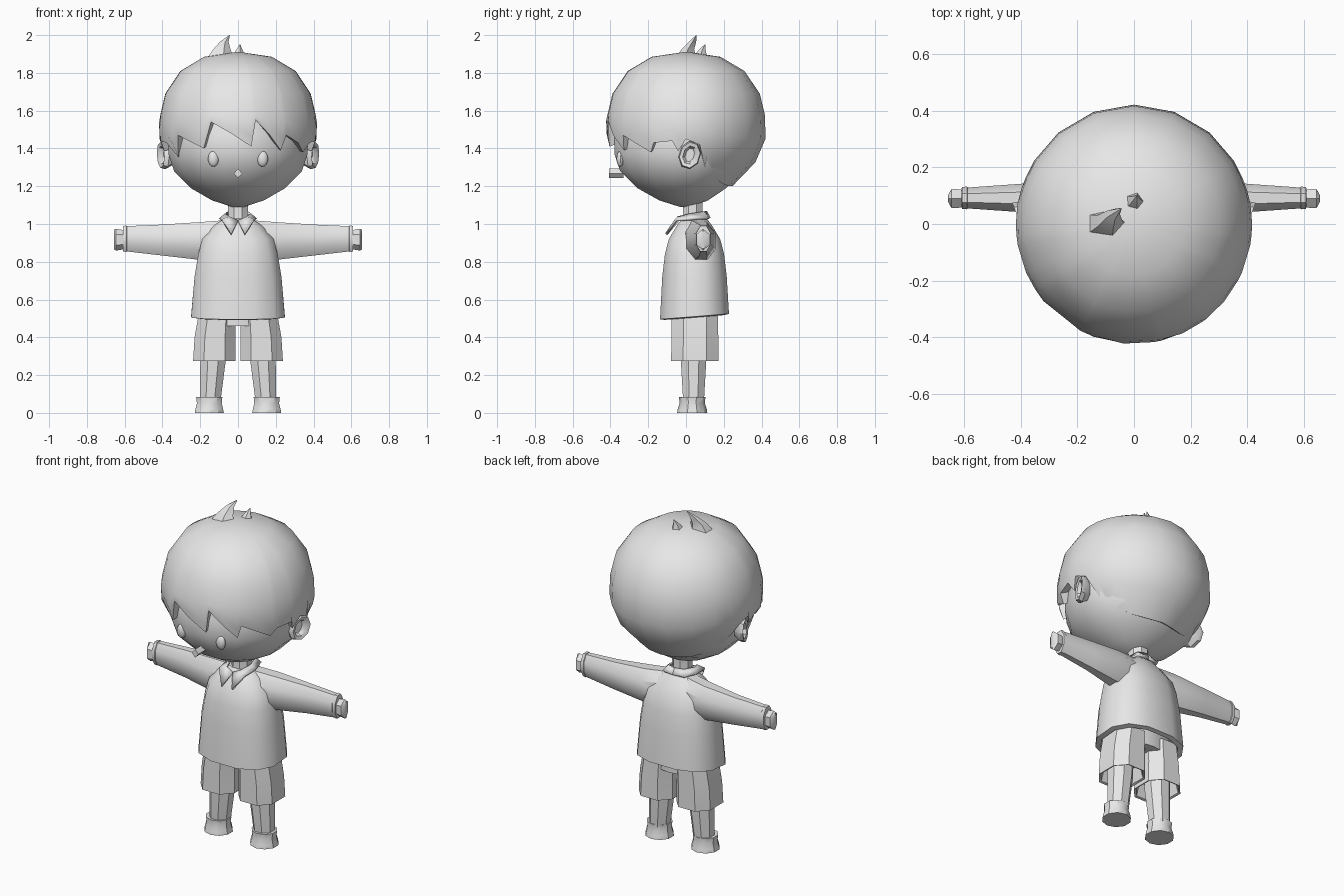
import bpy, bmesh, math
from math import sin, cos, pi, radians
from mathutils import Vector

if "Cube" in bpy.data.objects:
    bpy.data.objects.remove(bpy.data.objects["Cube"])

grey = bpy.data.materials.new("light grey")
grey.diffuse_color = (0.8, 0.8, 0.8, 1)
grey.use_nodes = True
grey.node_tree.nodes["Principled BSDF"].inputs["Base Color"].default_value = grey.diffuse_color


def finish(name, bm, angle=35):
    """Turn a bmesh into a shaded object."""
    bmesh.ops.remove_doubles(bm, verts=bm.verts, dist=0.0002)
    bmesh.ops.recalc_face_normals(bm, faces=bm.faces)
    me = bpy.data.meshes.new(name)
    bm.to_mesh(me)
    bm.free()
    me.materials.append(grey)
    ob = bpy.data.objects.new(name, me)
    bpy.context.collection.objects.link(ob)
    bpy.ops.object.select_all(action='DESELECT')
    ob.select_set(True)
    bpy.context.view_layer.objects.active = ob
    bpy.ops.object.shade_smooth_by_angle(angle=radians(angle))
    return ob


def loft(name, rings, start=True, end=True, closed=True, angle=35):
    """Skin a list of equal-length point rings."""
    bm = bmesh.new()
    rows = [[bm.verts.new(p) for p in r] for r in rings]
    n = len(rows[0])
    for a, b in zip(rows, rows[1:]):
        for i in range(n if closed else n - 1):
            j = (i + 1) % n
            bm.faces.new((a[i], a[j], b[j], b[i]))
    if start:
        bm.faces.new(rows[0])
    if end:
        bm.faces.new(rows[-1])
    return finish(name, bm, angle)


def oval_z(cx, cy, z, rx, ry, n, power=1.0):
    """Horizontal ring; power below 1 squares it off."""
    pts = []
    for i in range(n):
        t = 2 * pi * (i + 0.5) / n
        c, s = cos(t), sin(t)
        pts.append((cx + rx * math.copysign(abs(c) ** power, c),
                    cy + ry * math.copysign(abs(s) ** power, s), z))
    return pts


def oval_x(x, cy, cz, ry, rz, n=8):
    """Ring across the x axis."""
    return [(x, cy + ry * cos(2 * pi * (i + .5) / n) / cos(pi / n),
             cz + rz * sin(2 * pi * (i + .5) / n) / cos(pi / n)) for i in range(n)]


def ball(name, centre, radii, u=12, v=8):
    bm = bmesh.new()
    bmesh.ops.create_uvsphere(bm, u_segments=u, v_segments=v, radius=1)
    for p in bm.verts:
        p.co = Vector([c + r * q for c, r, q in zip(centre, radii, p.co)])
    return finish(name, bm)


def lookup(profile, z):
    for (z0, r0), (z1, r1) in zip(profile, profile[1:]):
        if z1 <= z <= z0:
            return r0 + (r1 - r0) * (z - z0) / (z1 - z0)
    return profile[-1][1]


# Face: round below, a little flatter behind so it stays under the hair
face = [(1.09, .03), (1.125, .14), (1.19, .255), (1.28, .345),
        (1.37, .375), (1.47, .375), (1.6, .33)]
rings = []
for z, r in face:
    ring = oval_z(0, 0, z, r, r, 16)
    rings.append([(x, y * (1.03 if y < 0 else .85), h) for x, y, h in ring])
loft("face", rings)

# Hair: cap whose lower edge follows a zigzag of (angle from front, height)
profile = [(1.912, 0), (1.885, .18), (1.81, .305), (1.69, .385), (1.55, .418),
           (1.43, .415), (1.33, .365), (1.22, .27), (1.17, .2)]
side = [(66, 1.43), (80, 1.44), (84, 1.385), (90, 1.45), (100, 1.42), (107, 1.30),
        (113, 1.19), (122, 1.24), (140, 1.21), (160, 1.20)]
fringe = [(-57, 1.355), (-50, 1.47), (-27, 1.40), (-20, 1.54), (-5, 1.48), (10, 1.41),
          (13, 1.55), (24, 1.47), (35, 1.39), (38, 1.47), (50, 1.43), (62, 1.38)]
edge = [(-a, z) for a, z in reversed(side)] + fringe + side + [(180, 1.20)]
levels = [1.912, 1.885, 1.81, 1.69, 1.58]
rows = [[] for _ in range(len(levels) + 4)]
for a, low in edge:
    t = radians(a)
    zs = levels + [1.58 + (low - 1.58) * k / 3 for k in (1, 2, 3)]
    pts = [(lookup(profile, z), z) for z in zs]
    pts.append((pts[-1][0] * .86, low + .02))      # rim turned in to the head
    for row, (r, z) in zip(rows, pts):
        row.append((r * sin(t), -r * cos(t) * 1.015, z))
loft("hair", rows, start=False, end=False, angle=40)


# Tufts: bent tapering spikes on the crown
def tuft(name, path):
    rings = []
    for x, y, z, rx, ry in path:
        rings.append([(x + rx * cos(2 * pi * i / 5), y + ry * sin(2 * pi * i / 5), z)
                      for i in range(5)])
    loft(name, rings, angle=25)


tuft("large_tuft", [(-.10, 0, 1.88, .075, .055), (-.09, .01, 1.925, .05, .035),
                    (-.075, .035, 1.965, .025, .02), (-.045, .055, 2.0, .002, .002)])
tuft("small_tuft", [(.0, .075, 1.88, .04, .04), (.005, .085, 1.92, .02, .02),
                    (.01, .1, 1.95, .002, .002)])

# Ears, eyes
for s, tag in ((1, "left"), (-1, "right")):
    def disc(x, ry, rz, lean):
        return [(s * (x + lean * cos(2 * pi * i / 8)), .02 + ry * cos(2 * pi * i / 8),
                 1.365 + rz * sin(2 * pi * i / 8) + .01 * cos(2 * pi * i / 8))
                for i in range(8)]
    loft(tag + "_ear", [disc(.34, .035, .05, 0), disc(.385, .06, .075, .02),
                        disc(.41, .055, .068, .02), disc(.405, .038, .048, .015),
                        disc(.385, .025, .035, .01)])
    ball(tag + "_eye", (s * .13, -.348, 1.345), (.029, .02, .042))

# Nose: small diamond peg
loft("nose", [[(.022 * cos(i * pi / 2), y, 1.268 + .025 * sin(i * pi / 2)) for i in range(4)]
              for y in (-.33, -.408)])

# Neck
loft("neck", [oval_z(0, .035, z, r, r, 8) for z, r in
              ((.98, .065), (1.04, .055), (1.14, .058))])

# Shirt body with an open hem; the hem sits lower in front
body = [(.60, .215, .155), (.505, .22, .16), (.51, .25, .184), (.72, .232, .172),
        (.84, .212, .158), (.92, .19, .137), (.99, .13, .095), (1.03, .072, .065)]
rings = []
for z, rx, ry in body:
    cy = .045
    rings.append([(x, y, h + (.08 * (y - cy) if h < .55 else 0))
                  for x, y, h in oval_z(0, cy, z, rx * 1.02, ry * 1.02, 12, .8)])
loft("shirt", rings)

# Sleeves, cuffs and hands
for s, tag in ((1, "left"), (-1, "right")):
    loft(tag + "_sleeve", [oval_x(s * x, cy, cz, ry, rz) for x, cy, cz, ry, rz in
         ((.07, .06, .925, .075, .095), (.20, .08, .91, .077, .1), (.40, .092, .915, .05, .082),
          (.60, .092, .922, .036, .066), (.60, .092, .922, .03, .055),
          (.57, .092, .922, .028, .05))])
    loft(tag + "_cuff", [oval_x(s * x, .092, .922, ry, rz) for x, ry, rz in
         ((.585, .035, .058), (.59, .04, .07), (.608, .039, .068), (.61, .03, .05))])
    loft(tag + "_hand", [oval_x(s * x, .09, .917, ry, rz, 6) for x, ry, rz in
         ((.58, .024, .04), (.625, .034, .047), (.645, .034, .05), (.657, .012, .045))])

# Collar: band round the neck falling into two pointed flaps
for s, tag in ((1, "left"), (-1, "right")):
    top = [(0, -.045, 1.015), (.045, -.04, 1.035), (.065, .02, 1.05),
           (.05, .09, 1.062), (0, .105, 1.065)]
    low = [(.035, -.105, .945), (.085, -.055, 1.02), (.095, .03, 1.025),
           (.07, .115, 1.03), (0, .125, 1.03)]
    out = [[(s * x, y, z) for x, y, z in r] for r in (top, low)]
    ob = loft(tag + "_collar", out, start=False, end=False, closed=False)
    m = ob.modifiers.new("thickness", 'SOLIDIFY')
    m.thickness = .014
    m.offset = 0

# Shorts, legs and shoes
loft("shorts_waist", [oval_z(0, .045, z, .19, .12, 10, .8) for z in (.46, .58)])
for s, tag in ((1, "left"), (-1, "right")):
    loft(tag + "_shorts_leg", [oval_z(s * cx, .047, z, rx, ry, 8, .8) for cx, z, rx, ry in
         ((.125, .36, .09, .105), (.125, .28, .108, .122), (.125, .275, .12, .134),
          (.122, .40, .115, .132), (.11, .53, .103, .13))])
    loft(tag + "_leg", [oval_z(s * cx, .04, z, r, r, 8) for cx, z, r in
         ((.13, .40, .075), (.132, .28, .073), (.147, .07, .06))])
    loft(tag + "_shoe", [oval_z(s * .152, .033, z, rx, ry, 10) for z, rx, ry in
         ((0, .081, .08), (.02, .077, .077), (.05, .069, .067), (.085, .073, .07),
          (.083, .055, .055))])
